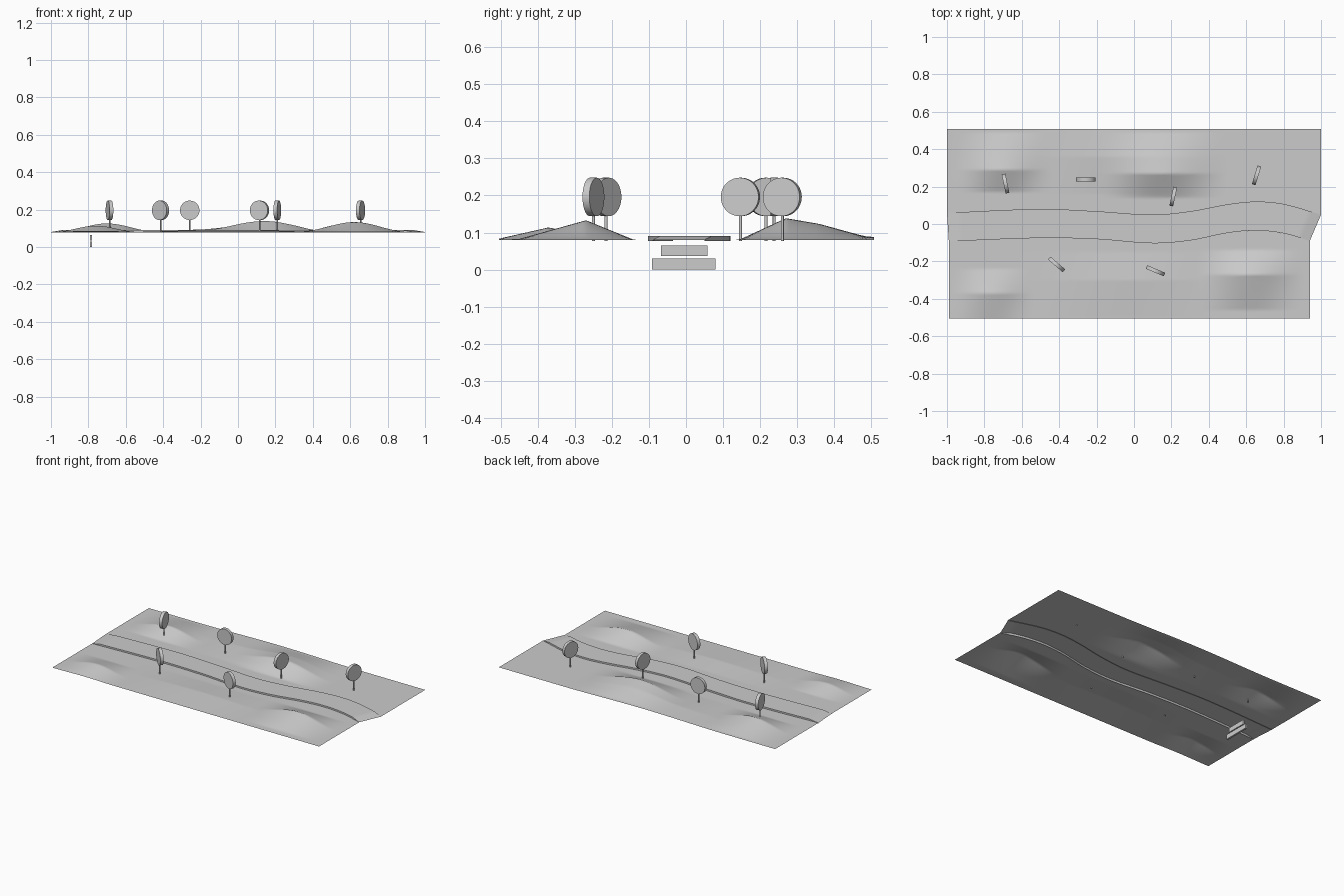
import bpy
import math

if "Cube" in bpy.data.objects:
    bpy.data.objects.remove(bpy.data.objects["Cube"])

BASE = 0.08          # ground level
ROAD = 0.09          # raised road surface


def curve(points):
    """Smooth function y(x) through the given points (cubic Hermite)."""
    n = len(points)
    slopes = []
    for i in range(n):
        a, b = points[max(i - 1, 0)], points[min(i + 1, n - 1)]
        slopes.append((b[1] - a[1]) / (b[0] - a[0]))

    def f(x):
        i = 0
        while i < n - 2 and x > points[i + 1][0]:
            i += 1
        (x0, y0), (x1, y1) = points[i], points[i + 1]
        h = x1 - x0
        t = (x - x0) / h
        return ((2*t**3 - 3*t*t + 1) * y0 + (t**3 - 2*t*t + t) * h * slopes[i]
                + (3*t*t - 2*t**3) * y1 + (t**3 - t*t) * h * slopes[i + 1])
    return f


# road edges in plan
back_edge = curve([(-1, .06), (-.5, .08), (-.2, .068), (.1, .05), (.3, .068),
                   (.5, .105), (.65, .12), (.8, .107), (1, .05)])
front_edge = curve([(-.99, -.093), (-.5, -.075), (-.2, -.081), (.1, -.103), (.3, -.088),
                    (.5, -.048), (.65, -.035), (.8, -.05), (.94, -.09)])

# hills: x, y, height, half width in x, reach towards -y, reach towards +y
HILLS = [(.15, .27, .052, .36, .13, .22),
         (-.05, .36, .016, .6, .2, .3),
         (-.70, .29, .046, .27, .12, .2),
         (.62, -.27, .053, .30, .19, .13),
         (-.76, -.37, .034, .23, .15, .13),
         (-.05, -.3, .012, .6, .2, .15)]


def ground(x, y):
    z = BASE
    for hx, hy, h, wx, lo, hi in HILLS:
        u = min(abs(x - hx) / wx, 1)
        d = y - hy
        v = max(0, 1 - abs(d) / (hi if d > 0 else lo))
        z += h * (0.5 + 0.5 * math.cos(math.pi * u)) * v
    return z


def grid_object(name, nu, nv, fn, smooth=True):
    verts = [fn(i / nu, j / nv) for i in range(nu + 1) for j in range(nv + 1)]
    w = nv + 1
    faces = [(i*w + j, (i+1)*w + j, (i+1)*w + j + 1, i*w + j + 1)
             for i in range(nu) for j in range(nv)]
    me = bpy.data.meshes.new(name)
    me.from_pydata(verts, [], faces)
    ob = bpy.data.objects.new(name, me)
    bpy.context.collection.objects.link(ob)
    for p in me.polygons:
        p.use_smooth = smooth
    return ob


# rolling land on both sides of the road
def back_land_point(u, v):
    x = -1 + 2 * u
    y = back_edge(x) * (1 - v) + .507 * v
    return x, y, ground(x, y)


def front_land_point(u, v):
    x = -.99 + 1.93 * u
    y = -.505 * (1 - v) + front_edge(x) * v
    return x, y, ground(x, y)


grid_object("back_land", 120, 48, back_land_point)
grid_object("front_land", 120, 48, front_land_point)


# raised road that ramps down to the ground at both ends
def road_height(u):
    return BASE + (ROAD - BASE) * min(1, u / .03, (1 - u) / .03)


def road_sides(u):
    xf, xb = -.99 + 1.93 * u, -1 + 2 * u
    return (xf, front_edge(xf)), (xb, back_edge(xb))


def road_point(u, v):
    (xf, yf), (xb, yb) = road_sides(u)
    return xf + (xb - xf) * v, yf + (yb - yf) * v, road_height(u)


grid_object("road", 133, 4, road_point)

for side, name in enumerate(("road_front_wall", "road_back_wall")):
    def wall_point(u, v, side=side):
        x, y = road_sides(u)[side]
        k = v if side == 0 else 1 - v
        return x, y, BASE - .003 + (road_height(u) - BASE + .003) * k
    grid_object(name, 133, 1, wall_point)


# trees: thin trunk with an upright disc crown
def cylinder(name, radius, depth, loc, rot, sides):
    bpy.ops.mesh.primitive_cylinder_add(vertices=sides, radius=radius, depth=depth,
                                        location=loc, rotation=rot)
    ob = bpy.context.object
    ob.name = name
    bpy.ops.object.shade_smooth_by_angle(angle=math.radians(40))


TREES = [(-.687, .216, 102), (-.258, .238, 0), (.21, .147, 78),
         (.655, .26, 73), (-.414, -.216, -41), (.115, -.25, -23)]
for n, (x, y, a) in enumerate(TREES, 1):
    cylinder(f"tree_trunk_{n}", .004, .077, (x, y, .1155), (0, 0, 0), 16)
    cylinder(f"tree_crown_{n}", .052, .02, (x, y, .196),
             (math.pi / 2, 0, math.radians(a)), 48)

# two blank plates under the left end of the road
for name, y0, y1, z0, z1 in (("upper_plate", -.068, .058, .036, .065),
                             ("lower_plate", -.092, .08, 0, .03)):
    bpy.ops.mesh.primitive_cube_add(size=1, location=(-.786, (y0 + y1) / 2, (z0 + z1) / 2))
    ob = bpy.context.object
    ob.name = name
    ob.scale = (.012, y1 - y0, z1 - z0)
